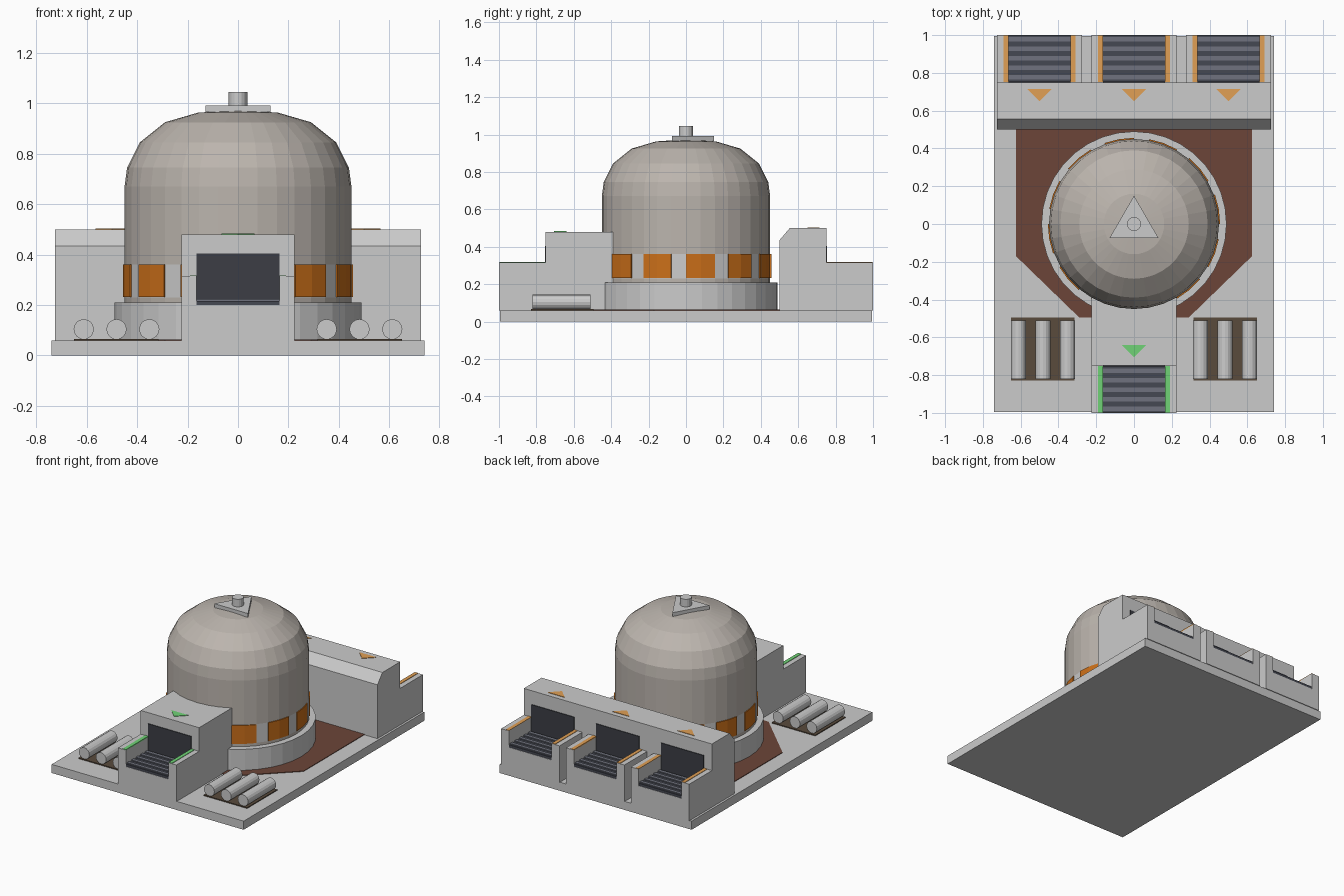
import bpy, bmesh
from math import sin, cos, radians

if "Cube" in bpy.data.objects:
    bpy.data.objects.remove(bpy.data.objects["Cube"])


def material(name, rgb):
    m = bpy.data.materials.new(name)
    m.diffuse_color = (*rgb, 1)
    m.use_nodes = True
    m.node_tree.nodes["Principled BSDF"].inputs["Base Color"].default_value = m.diffuse_color
    return m


STONE = material("dome_grey", (0.50, 0.46, 0.42))
WINDOW = material("window_orange", (0.60, 0.16, 0.01))
ORANGE = material("marker_orange", (0.75, 0.35, 0.09))
GREEN = material("marker_green", (0.16, 0.65, 0.18))
BROWN = material("floor_brown", (0.15, 0.06, 0.04))
PAD = material("pad_brown", (0.10, 0.07, 0.045))
DARK = material("opening_dark", (0.045, 0.048, 0.06))
BELT = material("belt_dark", (0.06, 0.065, 0.085))
SLAT = material("slat_grey", (0.16, 0.17, 0.21))


def finish(name, bm, mat):
    bmesh.ops.recalc_face_normals(bm, faces=bm.faces[:])
    me = bpy.data.meshes.new(name)
    bm.to_mesh(me)
    bm.free()
    ob = bpy.data.objects.new(name, me)
    bpy.context.collection.objects.link(ob)
    if mat:
        me.materials.append(mat)
    return ob


def prism(name, pts, axis, lo, hi, mat=None):
    """Extrude a 2D outline along an axis: x takes (y,z), y takes (x,z), z takes (x,y)."""
    put = {"x": lambda p, t: (t, p[0], p[1]),
           "y": lambda p, t: (p[0], t, p[1]),
           "z": lambda p, t: (p[0], p[1], t)}[axis]
    bm = bmesh.new()
    a = [bm.verts.new(put(p, lo)) for p in pts]
    b = [bm.verts.new(put(p, hi)) for p in pts]
    bm.faces.new(a)
    bm.faces.new(b)
    n = len(pts)
    for i in range(n):
        j = (i + 1) % n
        bm.faces.new((a[i], a[j], b[j], b[i]))
    return finish(name, bm, mat)


def box(name, x0, x1, y0, y1, z0, z1, mat=None):
    return prism(name, [(x0, y0), (x1, y0), (x1, y1), (x0, y1)], "z", z0, z1, mat)


def circle(r, n, cx=0, cy=0, start=0):
    return [(cx + r * cos(radians(start + 360 * i / n)),
             cy + r * sin(radians(start + 360 * i / n))) for i in range(n)]


def lathe(name, profile, n, mat=None):
    """Revolve (radius, z) rings around z, closed at both ends."""
    bm = bmesh.new()
    rings = [[bm.verts.new((x, y, z)) for x, y in circle(r, n)] for r, z in profile]
    for lo, hi in zip(rings, rings[1:]):
        for i in range(n):
            j = (i + 1) % n
            bm.faces.new((lo[i], lo[j], hi[j], hi[i]))
    bm.faces.new(rings[0])
    bm.faces.new(rings[-1])
    return finish(name, bm, mat)


# base slab and brown floor
box("base", -0.74, 0.74, -0.995, 0.995, 0, 0.06)
prism("floor_panel", [(-0.625, 0.51), (-0.625, -0.17), (-0.29, -0.495),
                      (0.29, -0.495), (0.625, -0.17), (0.625, 0.51)],
      "z", 0.055, 0.064, BROWN)

# round tower: plinth, skirt, window band, dome
prism("plinth", circle(0.49, 36), "z", 0.06, 0.21)
prism("skirt", circle(0.45, 36), "z", 0.205, 0.23, STONE)
prism("window_band", circle(0.45, 36), "z", 0.23, 0.36)
lathe("dome", [(0.45, 0.36), (0.45, 0.67), (0.44, 0.745), (0.39, 0.845),
               (0.29, 0.925), (0.16, 0.963), (0.03, 0.972)], 36, STONE)

# curved windows, 20 degrees wide every 30 degrees
for k in range(12):
    angles = [radians(30 * k + d) for d in (0, 10, 20)]
    outline = [(0.456 * cos(a), 0.456 * sin(a)) for a in angles]
    outline += [(0.44 * cos(a), 0.44 * sin(a)) for a in reversed(angles)]
    prism(f"window_{k + 1}", outline, "z", 0.232, 0.36, WINDOW)

# triangular cap and knob
prism("cap_plate", circle(0.15, 3, start=90), "z", 0.965, 0.992)
prism("cap_knob", circle(0.037, 16), "z", 0.985, 1.045)


def conveyor(name, cx, s, top, mark_y, colour):
    """Open belt bay at the front (s=-1) or back (s=1) edge, with opening and marker."""
    w, c = 0.225, 0.165
    u = [(-w, 0.06), (w, 0.06), (w, 0.315), (c, 0.315),
         (c, 0.2), (-c, 0.2), (-c, 0.315), (-w, 0.315)]
    prism(name + "_trough", [(cx + x, z) for x, z in u], "y", s * 0.75, s, None)
    box(name + "_belt", cx - c, cx + c, s * 0.75, s * 0.998, 0.198, 0.217, BELT)
    for i in range(5):
        y = 0.765 + 0.05 * i
        box(f"{name}_slat_{i + 1}", cx - c, cx + c, s * y, s * (y + 0.024),
            0.21, 0.224, SLAT)
    box(name + "_opening", cx - c, cx + c, s * 0.745, s * 0.755, 0.2, 0.405, DARK)
    for side in (-1, 1):
        box(f"{name}_rail_{'left' if side < 0 else 'right'}",
            cx + side * c, cx + side * 0.19, s * 0.752, s * 0.998, 0.31, 0.318, colour)
    prism(name + "_arrow", [(cx - 0.065, mark_y), (cx + 0.065, mark_y),
                            (cx, mark_y - 0.065)], "z", top - 0.005, top + 0.003, colour)


# front bay with hood running into the dome
box("front_hood", -0.225, 0.225, -0.75, -0.38, 0.06, 0.48)
conveyor("front_bay", 0, -1, 0.48, -0.64, GREEN)

# rear building with sloped edge and three bays
prism("rear_building", [(0.5, 0.06), (0.5, 0.435), (0.555, 0.5), (0.75, 0.5),
                        (0.75, 0.06)], "x", -0.725, 0.725)
for label, cx in (("left", -0.5), ("middle", 0), ("right", 0.5)):
    conveyor(f"rear_{label}_bay", cx, 1, 0.5, 0.715, ORANGE)

# stacked pipes on pads, both sides
for label, s in (("left", -1), ("right", 1)):
    box(f"{label}_pipe_pad", s * 0.315, s * 0.65, -0.828, -0.495, 0.055, 0.066, PAD)
    for i, x in enumerate((0.352, 0.482, 0.612)):
        prism(f"{label}_pipe_{i + 1}", circle(0.04, 16, s * x, 0.104), "y", -0.82, -0.51)
